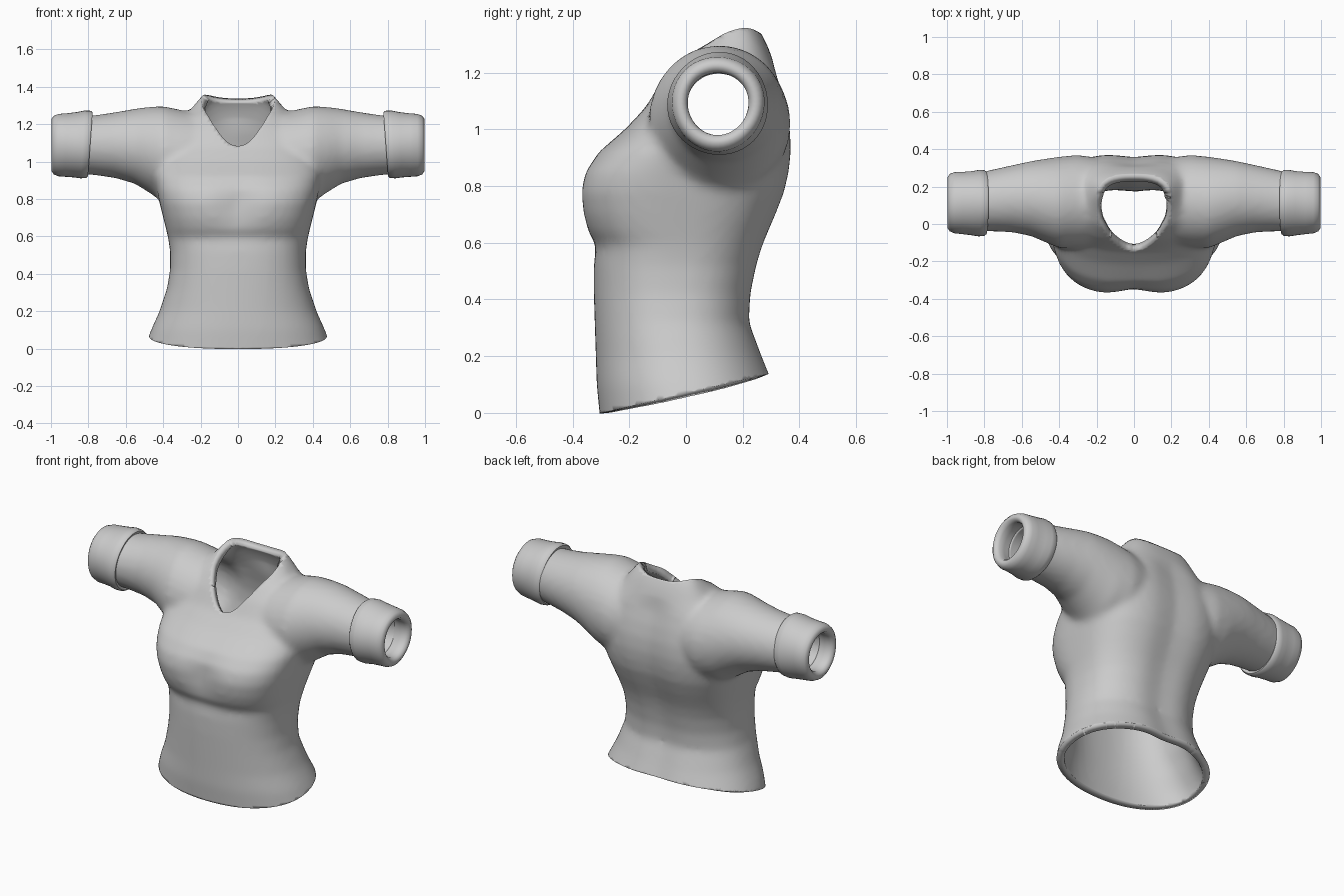
import bpy, bmesh
from math import sin, cos, pi, exp, copysign, atan2, hypot
from mathutils import Vector
from mathutils.bvhtree import BVHTree

cube = bpy.data.objects.get("Cube")
if cube:
    bpy.data.objects.remove(cube)

fabric = bpy.data.materials.new("grey fabric")
fabric.use_nodes = True
GREY = (0.6, 0.6, 0.6, 1)
fabric.diffuse_color = GREY
fabric.node_tree.nodes["Principled BSDF"].inputs["Base Color"].default_value = GREY


def add_object(name, bm):
    bmesh.ops.recalc_face_normals(bm, faces=bm.faces[:])
    mesh = bpy.data.meshes.new(name)
    bm.to_mesh(mesh)
    bm.free()
    mesh.materials.append(fabric)
    ob = bpy.data.objects.new(name, mesh)
    bpy.context.collection.objects.link(ob)
    return ob


def loft(bm, rings, caps=True):
    loops = [[bm.verts.new(p) for p in ring] for ring in rings]
    pairs = list(zip(loops, loops[1:]))
    if caps:
        bm.faces.new(loops[0])
        bm.faces.new(loops[-1])
    else:
        pairs.append((loops[-1], loops[0]))
    for a, b in pairs:
        for i in range(len(a)):
            j = (i + 1) % len(a)
            bm.faces.new((a[i], a[j], b[j], b[i]))


def power(v, n):
    return copysign(abs(v) ** (2 / n), v)


def smooth(ob, angle):
    bpy.ops.object.select_all(action="DESELECT")
    ob.select_set(True)
    bpy.context.view_layer.objects.active = ob
    bpy.ops.object.shade_smooth_by_angle(angle=angle)


# Torso sections: height, half width, front y, back y, squareness
TORSO = [
    (-.15, .54, -.29, .43, 2.2), (0, .50, -.305, .365, 2.2),
    (.1, .465, -.315, .32, 2.2), (.2, .42, -.318, .28, 2.2),
    (.32, .38, -.322, .235, 2.3), (.42, .363, -.325, .24, 2.4),
    (.52, .363, -.325, .26, 2.5), (.59, .373, -.318, .28, 2.6),
    (.64, .385, -.35, .30, 2.7), (.7, .40, -.37, .325, 2.8),
    (.78, .42, -.38, .355, 2.9), (.85, .435, -.362, .37, 2.9),
    (.92, .45, -.31, .378, 2.8), (1.0, .45, -.215, .375, 2.7),
    (1.08, .42, -.14, .36, 2.7), (1.17, .36, -.09, .335, 2.7),
    (1.25, .28, -.03, .305, 2.7), (1.3, .235, .04, .285, 2.7),
    (1.345, .2, .09, .262, 2.6), (1.4, .15, .12, .22, 2.4)]


def torso_ring(z, w, front, back, n, steps=64):
    ring = []
    mid, half = (front + back) / 2, (back - front) / 2
    for i in range(steps):
        t = 2 * pi * i / steps
        x, y = w * power(cos(t), n), mid + half * power(sin(t), n)
        groove = exp(-(x / .1) ** 2)
        if y < mid:      # dip between the bust
            y += .035 * groove * exp(-((z - .77) / .1) ** 2)
        elif z < 1.25:   # groove along the spine
            y -= .02 * groove
        ring.append((x, y, z))
    return ring


# Sleeve sections: x, bottom z, top z, front y, back y
SLEEVE = [
    (.1, .8, 1.24, -.1, .34), (.3, .76, 1.275, -.13, .37),
    (.4, .78, 1.297, -.13, .36), (.47, .83, 1.293, -.1, .35),
    (.55, .88, 1.283, -.065, .337), (.65, .91, 1.265, -.045, .315),
    (.75, .925, 1.25, -.04, .293), (.85, .935, 1.24, -.04, .27),
    (1.05, .935, 1.24, -.04, .27)]

bm = bmesh.new()
loft(bm, [torso_ring(*row) for row in TORSO])
for side in (1, -1):
    rings = []
    for x, low, top, front, back in SLEEVE:
        rings.append([(side * x,
                       (front + back) / 2 + (back - front) / 2 * cos(2 * pi * i / 32),
                       (low + top) / 2 + (top - low) / 2 * sin(2 * pi * i / 32))
                      for i in range(32)])
    loft(bm, rings)
shirt = add_object("shirt_body", bm)

# Fuse torso and sleeves into one soft surface
remesh = shirt.modifiers.new("fuse", "REMESH")
remesh.mode = "VOXEL"
remesh.voxel_size = .018
soften = shirt.modifiers.new("soften", "SMOOTH")
soften.factor = .5
soften.iterations = 8
deps = bpy.context.evaluated_depsgraph_get()
fused = bpy.data.meshes.new_from_object(shirt.evaluated_get(deps))
shirt.modifiers.clear()
bm = bmesh.new()
bm.from_mesh(fused)
bpy.data.meshes.remove(fused)

# Open the slanted hem and the sleeve ends
for point, normal in ((Vector((0, -.28, .003)), Vector((0, .235, -1))),
                      (Vector((.9, 0, 0)), Vector((1, 0, 0))),
                      (Vector((-.9, 0, 0)), Vector((-1, 0, 0)))):
    bmesh.ops.bisect_plane(bm, geom=bm.verts[:] + bm.edges[:] + bm.faces[:],
                           plane_co=point, plane_no=normal, clear_outer=True)

# Egg-shaped neckline: remove the inside, then snap the edge to the curve
NECK_Y = .13


def neck_radius(a):
    depth, n = (.135, 2.6) if sin(a) > 0 else (.27, 1.9)
    return (abs(cos(a) / .195) ** n + abs(sin(a) / depth) ** n) ** (-1 / n)


def in_neck(p):
    dy = p.y - NECK_Y
    return p.z > 1 and hypot(p.x, dy) < neck_radius(atan2(dy, p.x))


surface = BVHTree.FromBMesh(bm)
bmesh.ops.delete(bm, geom=[f for f in bm.faces if in_neck(f.calc_center_median())],
                 context="FACES")
rim = [v for v in bm.verts if v.is_boundary and v.co.z > 1 and abs(v.co.x) < .3]
for v in rim:
    a = atan2(v.co.y - NECK_Y, v.co.x)
    r = neck_radius(a)
    start = Vector((r * cos(a), NECK_Y + r * sin(a), 2))
    hit = surface.ray_cast(start, Vector((0, 0, -1)))[0]
    if hit:
        v.co = hit
near = {e.other_vert(v) for v in rim for e in v.link_edges} - set(rim)
for step in range(3):
    bmesh.ops.smooth_vert(bm, verts=list(near), factor=.5,
                          use_axis_x=True, use_axis_y=True, use_axis_z=True)
bmesh.ops.recalc_face_normals(bm, faces=bm.faces[:])
bm.to_mesh(shirt.data)
bm.free()
shirt.data.update()
smooth(shirt, .8)

# Give the cloth its thickness, inward
cloth = shirt.modifiers.new("cloth", "SOLIDIFY")
cloth.thickness = .042
cloth.offset = -1

# Rolled cuffs: closed profile of x and radius swept round the arm
CUFF = [(.83, .125), (.795, .16), (.79, .175), (.8, .183), (.83, .185),
        (.87, .178), (.92, .173), (.96, .17), (.985, .16), (.997, .142),
        (.993, .124), (.975, .112), (.94, .112), (.89, .12)]
for side, name in ((1, "left_cuff"), (-1, "right_cuff")):
    bm = bmesh.new()
    rings = []
    for x, r in CUFF:
        ring = []
        for i in range(48):
            t = 2 * pi * i / 48
            wave = 1 + .012 * sin(3 * t + 20 * x)
            lean = -.012 * sin(t) * (1 - x) / .2
            ring.append((side * (x + lean), .113 + .96 * r * wave * cos(t),
                         1.09 + .98 * r * wave * sin(t)))
        rings.append(ring)
    loft(bm, rings, caps=False)
    smooth(add_object(name, bm), 1.0)
